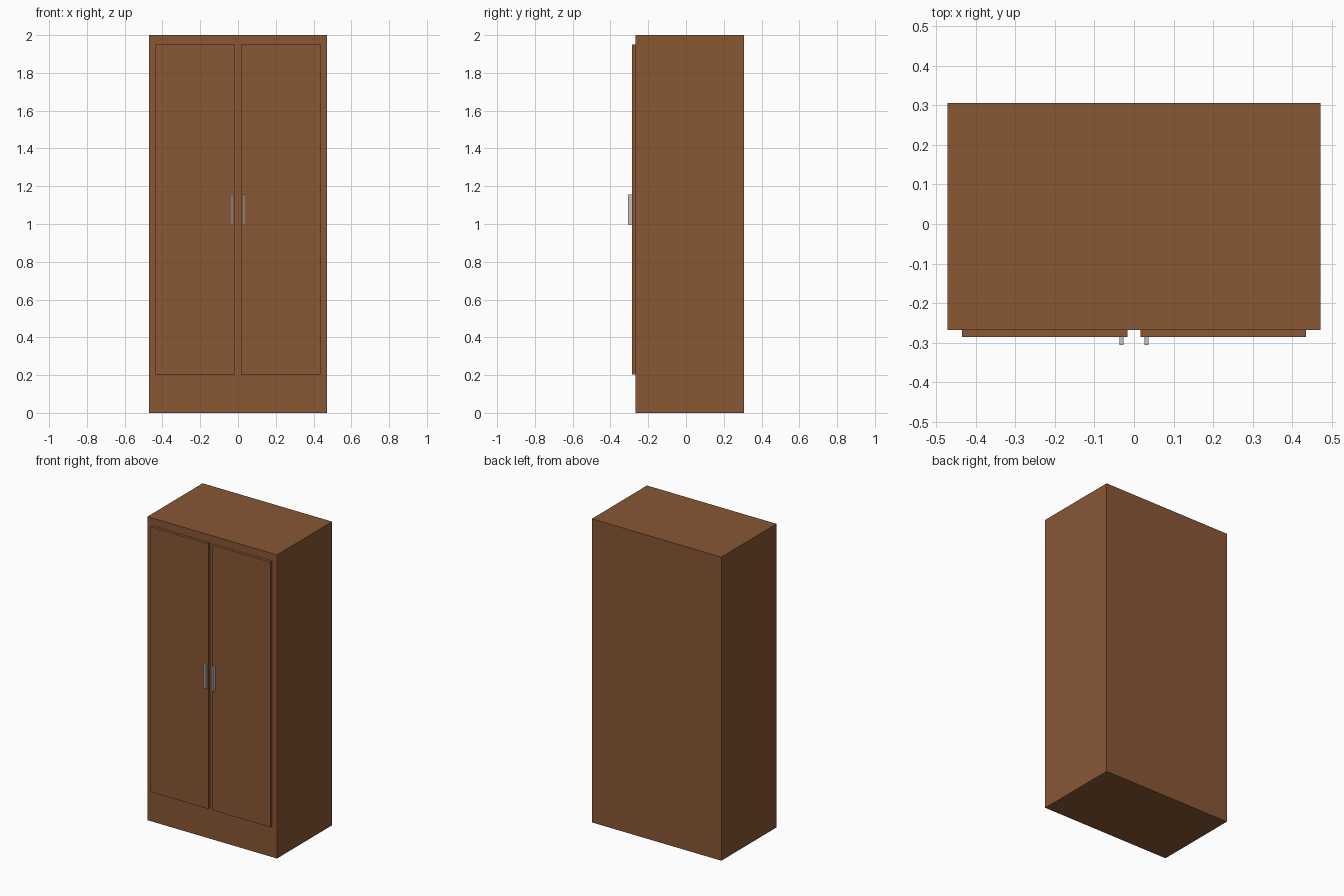
import bpy
import bmesh
from mathutils import Matrix, Vector

if "Cube" in bpy.data.objects:
    bpy.data.objects.remove(bpy.data.objects["Cube"])


def material(name, rgb):
    m = bpy.data.materials.new(name)
    m.diffuse_color = (*rgb, 1.0)
    m.use_nodes = True
    m.node_tree.nodes["Principled BSDF"].inputs["Base Color"].default_value = m.diffuse_color
    return m


WOOD = material("brown wood", (0.25, 0.095, 0.036))
METAL = material("light grey metal", (0.56, 0.56, 0.57))


def box(name, lo, hi, mat):
    """Box between two opposite corners."""
    lo, hi = Vector(lo), Vector(hi)
    bm = bmesh.new()
    bmesh.ops.create_cube(bm, size=1.0)
    size = hi - lo
    bm.transform(Matrix.Translation((lo + hi) / 2) @ Matrix.Diagonal((*size, 1.0)))
    mesh = bpy.data.meshes.new(name)
    bm.to_mesh(mesh)
    bm.free()
    mesh.materials.append(mat)
    obj = bpy.data.objects.new(name, mesh)
    bpy.context.collection.objects.link(obj)
    return obj


# Cabinet body
box("cabinet_body", (-0.472, -0.268, 0.0), (0.472, 0.306, 2.0), WOOD)

# Doors and bar handles, mirrored about the centre
for side, s in (("left", -1), ("right", 1)):
    xs = sorted((s * 0.016, s * 0.436))
    box(side + "_door", (xs[0], -0.286, 0.203), (xs[1], -0.268, 1.949), WOOD)
    xs = sorted((s * 0.026, s * 0.037))
    box(side + "_handle", (xs[0], -0.306, 0.996), (xs[1], -0.286, 1.157), METAL)
